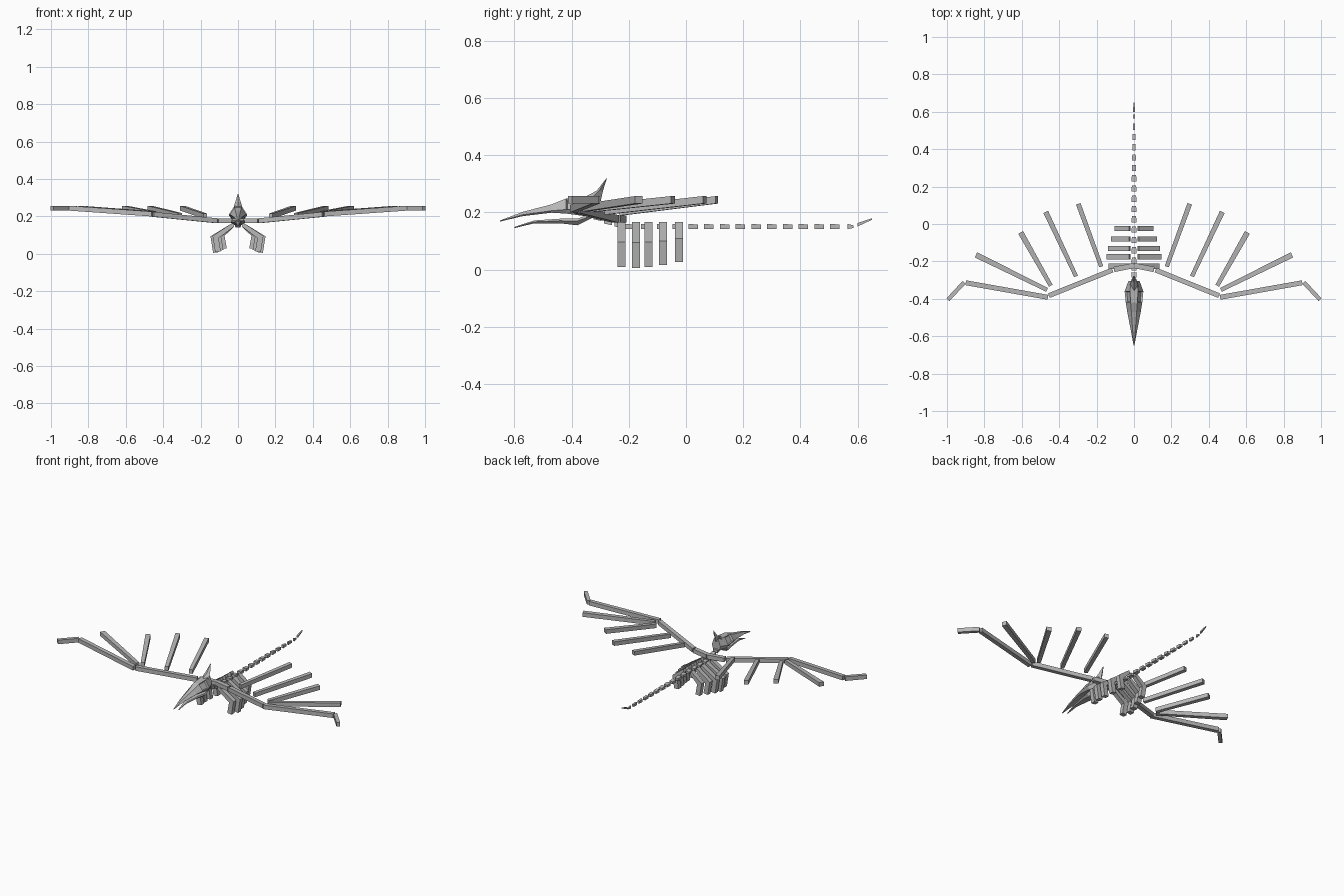
import bpy, bmesh
from mathutils import Vector

bone = bpy.data.materials.new("bone_grey")
bone.diffuse_color = (0.48, 0.48, 0.48, 1)
UP = Vector((0, 0, 1))


def finish(name, bm, mirror=False):
    """Turn a bmesh into a flat-shaded object, optionally mirrored in x."""
    bmesh.ops.recalc_face_normals(bm, faces=bm.faces)
    me = bpy.data.meshes.new(name)
    bm.to_mesh(me)
    bm.free()
    me.materials.append(bone)
    ob = bpy.data.objects.new(name, me)
    bpy.context.collection.objects.link(ob)
    if mirror:
        ob.modifiers.new("mirror", 'MIRROR').use_mirror_merge = False
    return ob


def loft(rings):
    """Bridge closed rings of points and cap both ends."""
    bm = bmesh.new()
    vs = [[bm.verts.new(p) for p in r] for r in rings]
    n = len(rings[0])
    for a, b in zip(vs, vs[1:]):
        for i in range(n):
            bm.faces.new((a[i], a[(i + 1) % n], b[(i + 1) % n], b[i]))
    bm.faces.new(vs[0])
    bm.faces.new(vs[-1][::-1])
    return bm


def bar(name, a, b, w0=0.026, w1=None, h=0.026, h1=None, mirror=True):
    """Straight square bone from a to b, with upright sides."""
    a, b = Vector(a), Vector(b)
    side = (b - a).cross(UP).normalized()
    rings = []
    for p, w, t in ((a, w0, h), (b, w1 or w0, h1 or h)):
        rings.append([p + side * sx * w / 2 + UP * sz * t / 2
                      for sx, sz in ((-1, -1), (1, -1), (1, 1), (-1, 1))])
    return finish(name, loft(rings), mirror)


# Wing arm bones
bar("collar_bone", (0, -0.222, 0.177), (0.107, -0.243, 0.177), 0.028)
bar("upper_arm", (0.115, -0.246, 0.177), (0.455, -0.383, 0.211))
bar("forearm", (0.46, -0.392, 0.213), (0.9, -0.314, 0.244))
bar("wing_claw", (0.908, -0.312, 0.244), (0.995, -0.405, 0.244), 0.022)

# Long wing fingers
for i, (a, b, w) in enumerate((
        ((0.465, -0.352, 0.216), (0.845, -0.165, 0.244), 0.03),
        ((0.445, -0.33, 0.214), (0.606, -0.045, 0.244), 0.03),
        ((0.31, -0.28, 0.205), (0.472, 0.065, 0.244), 0.028),
        ((0.175, -0.228, 0.202), (0.298, 0.108, 0.244), 0.026))):
    bar(f"wing_finger_{i + 1}", a, b, 0.022, w)

# Ribs: bent profile extruded along y
for i, (y, out, elbow, foot) in enumerate((
        (-0.226, 0.136, 0.088, 0.010), (-0.175, 0.147, 0.086, 0.005),
        (-0.131, 0.138, 0.088, 0.010), (-0.080, 0.122, 0.092, 0.016),
        (-0.024, 0.104, 0.100, 0.026))):
    prof = ((0.028, 0.166), (out, elbow + 0.008), (out - 0.014, foot),
            (out - 0.044, foot + 0.004), (out - 0.032, elbow - 0.004),
            (0.02, 0.146))
    finish(f"rib_{i + 1}", loft([[(x, y + d, z) for x, z in prof]
                                 for d in (-0.014, 0.014)]), True)

# Vertebrae from the shoulders to the tail
for i in range(15):
    y = -0.195 + 0.055 * i
    w = 0.026 if i < 9 else 0.026 - 0.0028 * (i - 8)
    l = 0.033 if i < 14 else 0.022
    bar(f"vertebra_{i + 1}", (0, y - l / 2, 0.151), (0, y + l / 2, 0.15),
        w, w * 0.9, 0.018, 0.015 if i < 14 else 0.009, False)
bar("tail_tip", (0, 0.6, 0.157), (0, 0.65, 0.177), 0.01, 0.006, 0.012, 0.005, False)

# Neck vertebrae rising to the skull
for i, (y, z) in enumerate(((-0.235, 0.158), (-0.272, 0.168), (-0.31, 0.183))):
    bar(f"neck_vertebra_{i + 1}", (0, y - 0.014, z + 0.003),
        (0, y + 0.014, z - 0.003), 0.026, 0.03, 0.02, mirror=False)


def hexagon(y, wt, wm, wb, zt, zm, zb):
    return [(wt, y, zt), (wm, y, zm), (wb, y, zb),
            (-wb, y, zb), (-wm, y, zm), (-wt, y, zt)]


# Skull with pointed upper beak
skull = loft([hexagon(*s) for s in (
    (-0.65, 0.001, 0.002, 0.001, 0.172, 0.170, 0.168),
    (-0.57, 0.007, 0.017, 0.012, 0.202, 0.192, 0.187),
    (-0.47, 0.014, 0.036, 0.028, 0.228, 0.206, 0.199),
    (-0.42, 0.018, 0.044, 0.034, 0.248, 0.210, 0.196),
    (-0.36, 0.022, 0.050, 0.036, 0.252, 0.208, 0.188),
    (-0.305, 0.015, 0.030, 0.022, 0.258, 0.215, 0.185))])
# Sunken eye sockets on the upper side faces
skull.normal_update()
bmesh.ops.recalc_face_normals(skull, faces=skull.faces)
sockets = [f for f in skull.faces
           if -0.40 < f.calc_center_median().y < -0.38
           and abs(f.calc_center_median().x) > 0.02
           and f.calc_center_median().z > 0.22]
bmesh.ops.inset_individual(skull, faces=sockets, thickness=0.007, depth=-0.01)
finish("skull", skull)

# Swept-back head crest
finish("head_crest", loft([
    [(0, -0.37, 0.245), (0.024, -0.335, 0.245), (0, -0.298, 0.24), (-0.024, -0.335, 0.245)],
    [(0, -0.312, 0.276), (0.015, -0.303, 0.276), (0, -0.29, 0.276), (-0.015, -0.303, 0.276)],
    [(0, -0.279, 0.318), (0.002, -0.278, 0.318), (0, -0.276, 0.32), (-0.002, -0.278, 0.318)]]))

# Lower jaw
finish("lower_jaw", loft([hexagon(*s) for s in (
    (-0.60, 0.001, 0.002, 0.001, 0.149, 0.147, 0.145),
    (-0.53, 0.010, 0.013, 0.008, 0.172, 0.167, 0.162),
    (-0.44, 0.024, 0.028, 0.018, 0.178, 0.171, 0.162),
    (-0.38, 0.034, 0.038, 0.022, 0.178, 0.170, 0.155),
    (-0.325, 0.028, 0.030, 0.022, 0.198, 0.190, 0.182))]))
